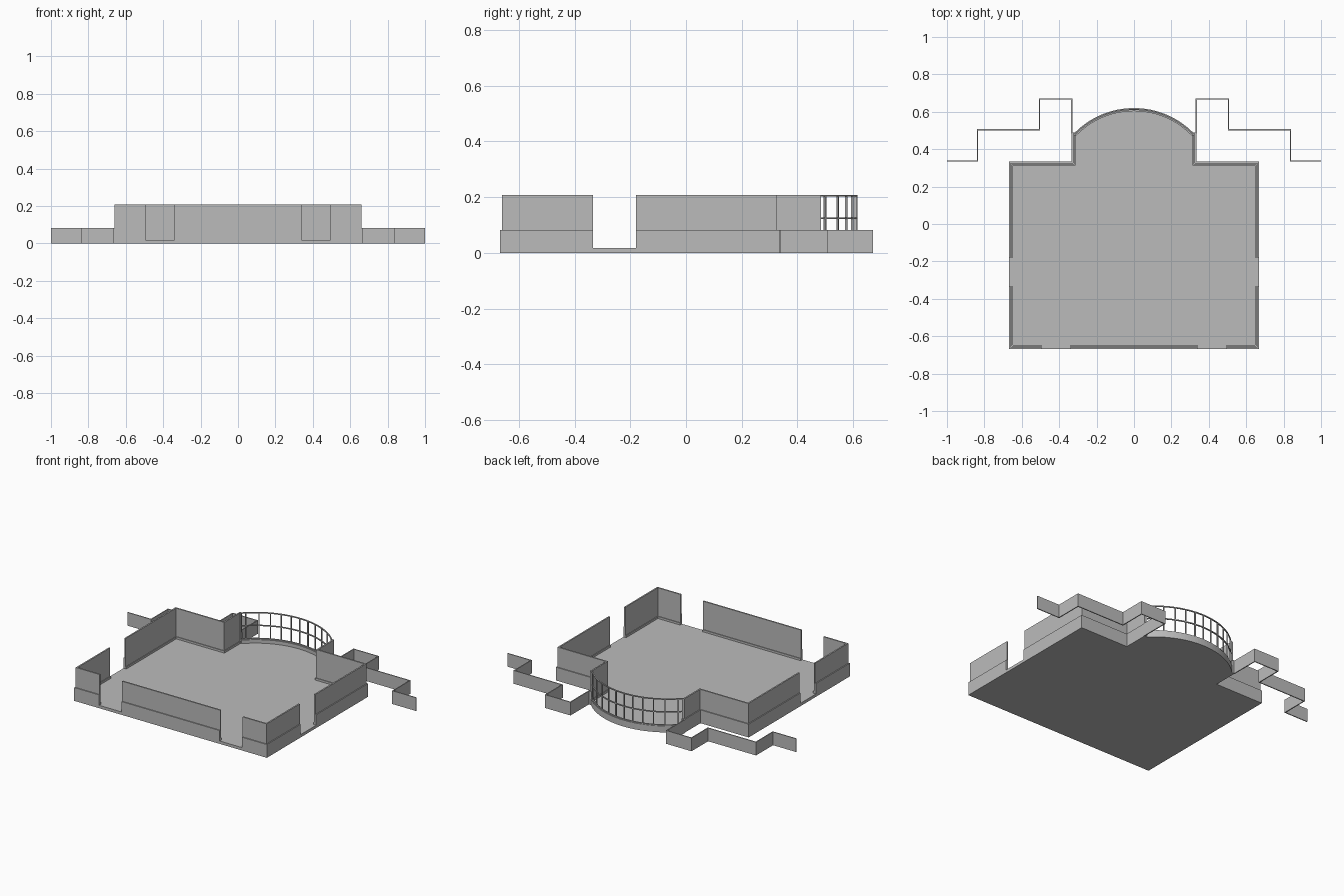
import bpy, bmesh, math
from mathutils import Vector

if "Cube" in bpy.data.objects:
    bpy.data.objects.remove(bpy.data.objects["Cube"])

grey = bpy.data.materials.new("plain grey")
grey.diffuse_color = (0.5, 0.5, 0.5, 1)
grey.use_nodes = True
grey.node_tree.nodes["Principled BSDF"].inputs["Base Color"].default_value = grey.diffuse_color


def finish(bm, name):
    bmesh.ops.recalc_face_normals(bm, faces=bm.faces[:])
    me = bpy.data.meshes.new(name)
    bm.to_mesh(me)
    bm.free()
    me.materials.append(grey)
    ob = bpy.data.objects.new(name, me)
    bpy.context.collection.objects.link(ob)
    return ob


def offset(path, d):
    """Shift a polyline to its left by d with mitred corners."""
    pts = [Vector(p) for p in path]
    out = []
    for i, p in enumerate(pts):
        dirs = []
        if i > 0:
            dirs.append((p - pts[i - 1]).normalized())
        if i < len(pts) - 1:
            dirs.append((pts[i + 1] - p).normalized())
        norms = [Vector((-t.y, t.x)) for t in dirs]
        n = sum(norms, Vector((0, 0))).normalized()
        out.append(p + n * (d / n.dot(norms[0])))
    return out


def strip(bm, path, d0, d1, z0, z1):
    """Wall-like band along a path between two offsets."""
    a, b = offset(path, d0), offset(path, d1)
    rings = [[bm.verts.new((q.x, q.y, z)) for q, z in
              ((p, z0), (r, z0), (r, z1), (p, z1))] for p, r in zip(a, b)]
    for r, s in zip(rings, rings[1:]):
        for k in range(4):
            m = (k + 1) % 4
            bm.faces.new((r[k], r[m], s[m], s[k]))
    bm.faces.new(rings[0])
    bm.faces.new(rings[-1])


def mirrored(path):
    return [(-x, y) for x, y in reversed(path)]


def band(name, paths, d0, d1, z0, z1):
    bm = bmesh.new()
    for p in paths:
        strip(bm, p, d0, d1, z0, z1)
    return finish(bm, name)


W, FLOOR, LEDGE, TOP = 0.667, 0.018, 0.083, 0.208

# Bowed end outline, right to left
R, CY, HALF = 0.4466, 0.1734, 0.315
A = math.asin(HALF / R)
N = 32
arc = [(R * math.sin(A - 2 * A * i / N), CY + R * math.cos(A - 2 * A * i / N))
       for i in range(N + 1)]
bow = [(0.333, 0.49)] + arc + [(-0.333, 0.49)]

# Floor slab
bm = bmesh.new()
outline = [(-W, -W), (W, -W), (W, 0.333), (0.333, 0.333)] + bow + [(-0.333, 0.333), (-W, 0.333)]
face = bm.faces.new([bm.verts.new((x, y, 0)) for x, y in outline])
res = bmesh.ops.extrude_face_region(bm, geom=[face], use_keep_orig=True)
bmesh.ops.translate(bm, vec=(0, 0, FLOOR),
                    verts=[g for g in res["geom"] if isinstance(g, bmesh.types.BMVert)])
finish(bm, "floor")

# Walls, interrupted by the door gaps
corner = [(0.495, -W), (W, -W), (W, -0.333)]
side = [(W, -0.18), (W, 0.333), (0.333, 0.333), (0.333, 0.49), (0.312, 0.49)]
walls = [[(-0.34, -W), (0.34, -W)], corner, mirrored(corner), side, mirrored(side)]
band("lower_wall", walls, 0, 0.015, FLOOR, LEDGE)
band("upper_wall", walls, 0.006, 0.015, LEDGE, TOP)
band("skirting", walls, 0.015, 0.019, FLOOR, 0.031)

# Curb and railing round the bow
band("bow_curb", [bow], 0, 0.017, FLOOR, 0.040)
for name, z in (("bottom", 0.040), ("middle", 0.122), ("top", TOP - 0.006)):
    band(name + "_rail", [arc], 0.004, 0.011, z, z + 0.006)

# Railing posts, evenly spaced across the width
bm = bmesh.new()
for i in range(-5, 6):
    t = math.asin(0.06 * i / R)
    c = Vector((R * math.sin(t), CY + R * math.cos(t)))
    tan = Vector((-math.cos(t), math.sin(t))) * 0.003
    strip(bm, [c - tan, c + tan], 0.004, 0.011, 0.040, TOP)
finish(bm, "railing_posts")

# Stepped thin garden walls on both sides
step = [(0.999, 0.336), (0.837, 0.336), (0.837, 0.504), (0.505, 0.504),
        (0.505, 0.668), (0.333, 0.668), (0.333, 0.485)]
band("stepped_outer_wall", [step, mirrored(step)], -0.003, 0.003, 0, LEDGE)
